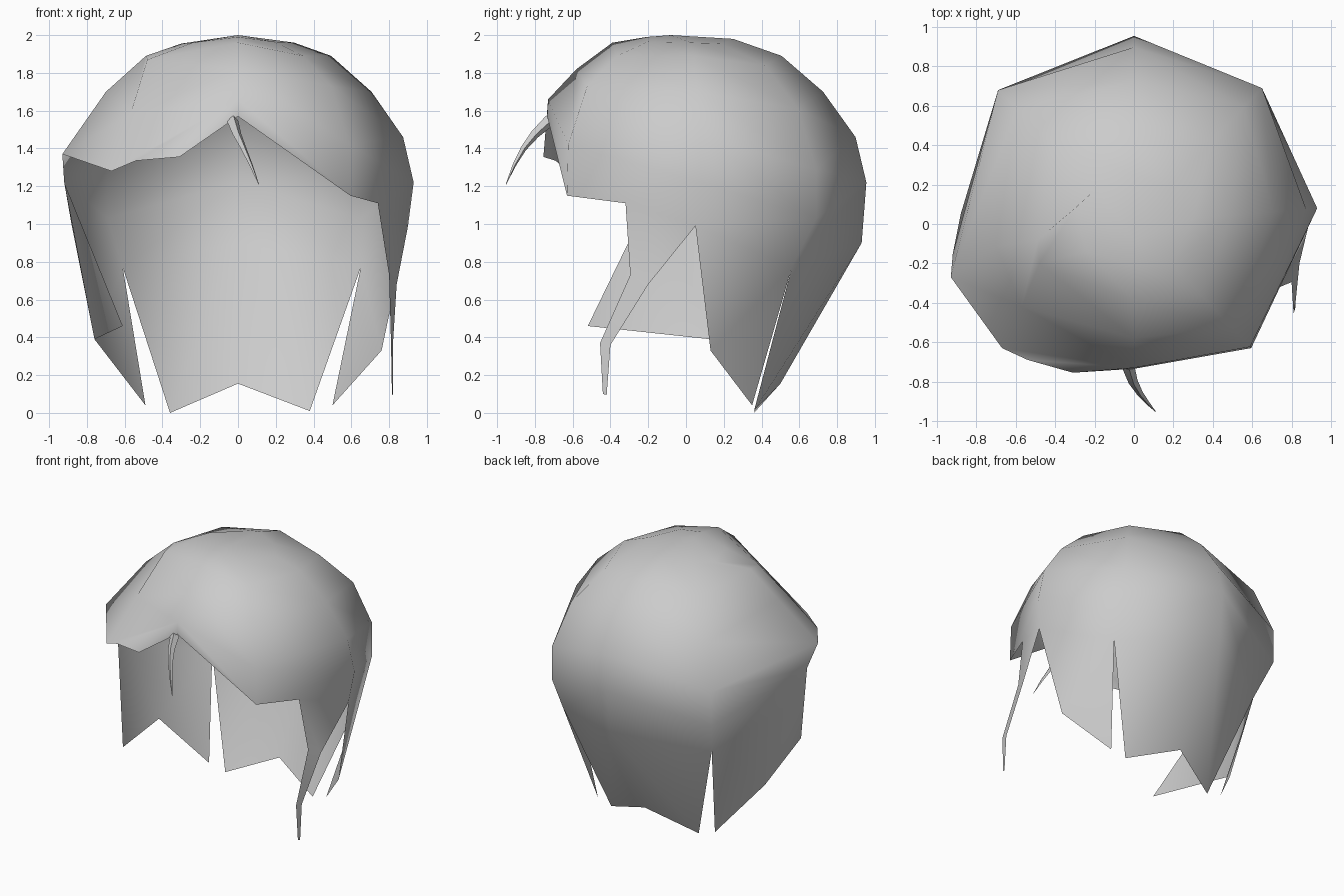
import bpy, bmesh

if "Cube" in bpy.data.objects:
    bpy.data.objects.remove(bpy.data.objects["Cube"])

bm = bmesh.new()

def v(x, y, z):
    return bm.verts.new((x, y, z))

def mesh_face(*pts):
    bm.faces.new(pts)

# Dome: eight columns dropped from the crown, shared profiles of (spread, height)
crown = v(0, -0.08, 2.0)
main = [(0.32, 1.96), (0.53, 1.89), (0.76, 1.70), (0.94, 1.46), (1.0, 1.22)]
rear = [(0.27, 1.955), (0.61, 1.84), (0.86, 1.61), (1.0, 1.29), (1.0, 1.03)]
fore = [(0.32, 1.965), (0.58, 1.89), (0.83, 1.73), (0.99, 1.42), (1.0, 1.15)]

def column(x, y, prof=main):
    return [v(x * f, y * f, z) for f, z in prof]

back = column(0, 0.955)
back[0].co = (0, 0.25, 1.98)
back_r = column(0.65, 0.69, rear)
right = column(0.93, 0.08)
front_r = column(0.595, -0.63, fore)
front = [v(0, y, z) for y, z in
         [(-0.21, 1.99), (-0.39, 1.96), (-0.58, 1.82), (-0.73, 1.66), (-0.735, 1.57)]]
# Flattened side-swept fringe column
front_l = [v(-0.24, -0.14, 1.96), v(-0.48, -0.20, 1.87),
           v(-0.57, -0.42, 1.58), v(-0.67, -0.63, 1.28)]
left = column(-0.92, -0.15)
left[0].co = (-0.30, 0.08, 1.955)
left[3].co = (-0.93, -0.27, 1.37)
back_l = column(-0.69, 0.68, rear)

ring = [back, back_l, left, front_l, front, front_r, right, back_r]
for i, a in enumerate(ring):
    b = ring[(i + 1) % 8]
    mesh_face(crown, a[0], b[0])
    rows = 3 if front_l in (a, b) else 5
    for k in range(rows - 1):
        mesh_face(a[k], a[k + 1], b[k + 1], b[k])

# Fringe hanging over the left of the forehead
mesh_face(left[2], left[3], front_l[2])
mesh_face(left[3], front_l[3], front_l[2])
mesh_face(front_l[2], front[3], front[2])
fringe = [front_l[2], front_l[3], v(-0.54, -0.69, 1.335),
          v(-0.31, -0.755, 1.355), front[4]]
for p, q in zip(fringe, fringe[1:]):
    mesh_face(front[3], p, q)

# Lower band under the dome
low_r, low_l = v(0.90, 0.05, 0.99), v(-0.88, 0.05, 0.99)
gap_r, gap_l = v(0.65, 0.56, 0.77), v(-0.61, 0.56, 0.77)
low_b = v(0, 0.93, 0.90)
mesh_face(back[4], low_b, gap_l, back_l[4])
mesh_face(back[4], back_r[4], gap_r, low_b)
mesh_face(back_r[4], right[4], low_r, gap_r)
mesh_face(back_l[4], gap_l, low_l, left[4])

# Back panel with a notched hem
hem = v(0, 0.50, 0.155)
mesh_face(low_b, gap_r, v(0.38, 0.36, 0.01), hem)
mesh_face(low_b, hem, v(-0.36, 0.36, 0.0), gap_l)

# Pointed panels behind each ear
tip_r = v(0.76, 0.13, 0.33)
mesh_face(low_r, tip_r, gap_r)
mesh_face(tip_r, v(0.50, 0.35, 0.04), gap_r)
tip_l = v(-0.76, 0.13, 0.39)
mesh_face(low_l, gap_l, tip_l)
mesh_face(tip_l, gap_l, v(-0.49, 0.35, 0.04))

# Left cheek panel
mesh_face(left[4], low_l, tip_l)
mesh_face(left[4], tip_l, v(-0.61, -0.52, 0.46))

# Right temple and long thin sideburn
temple = v(0.74, -0.32, 1.11)
mesh_face(front_r[4], temple, right[4])
mesh_face(temple, low_r, right[4])
outer = [temple, v(0.80, -0.295, 0.73), v(0.81, -0.455, 0.37), v(0.815, -0.44, 0.10)]
inner = [low_r, v(0.84, -0.20, 0.68), v(0.82, -0.40, 0.36), v(0.82, -0.42, 0.095)]
for k in range(3):
    mesh_face(outer[k], outer[k + 1], inner[k + 1], inner[k])

bmesh.ops.recalc_face_normals(bm, faces=bm.faces[:])
crown_face = max(bm.faces, key=lambda f: f.calc_center_median().z)
if crown_face.normal.z < 0:
    bmesh.ops.reverse_faces(bm, faces=bm.faces[:])
me = bpy.data.meshes.new("hair_cap")
bm.to_mesh(me)
bm.free()
cap = bpy.data.objects.new("hair_cap", me)
bpy.context.collection.objects.link(cap)

# Loose curved lock on the forehead
cu = bpy.data.curves.new("front_lock", "CURVE")
cu.dimensions = "3D"
cu.bevel_depth = 0.032
cu.bevel_resolution = 0
sp = cu.splines.new("POLY")
path = [(-0.03, -0.72, 1.55, 1), (-0.005, -0.80, 1.475, 0.75), (0.03, -0.86, 1.40, 0.5),
        (0.07, -0.91, 1.31, 0.3), (0.11, -0.953, 1.21, 0.05)]
sp.points.add(len(path) - 1)
for p, (x, y, z, r) in zip(sp.points, path):
    p.co = (x, y, z, 1)
    p.radius = r
lock = bpy.data.objects.new("front_lock", cu)
bpy.context.collection.objects.link(lock)

# Smooth shading with crisp creases
bpy.ops.object.select_all(action="DESELECT")
lock.select_set(True)
bpy.context.view_layer.objects.active = lock
bpy.ops.object.convert(target="MESH")
cap.select_set(True)
bpy.context.view_layer.objects.active = cap
bpy.ops.object.shade_smooth_by_angle(angle=1.0)
